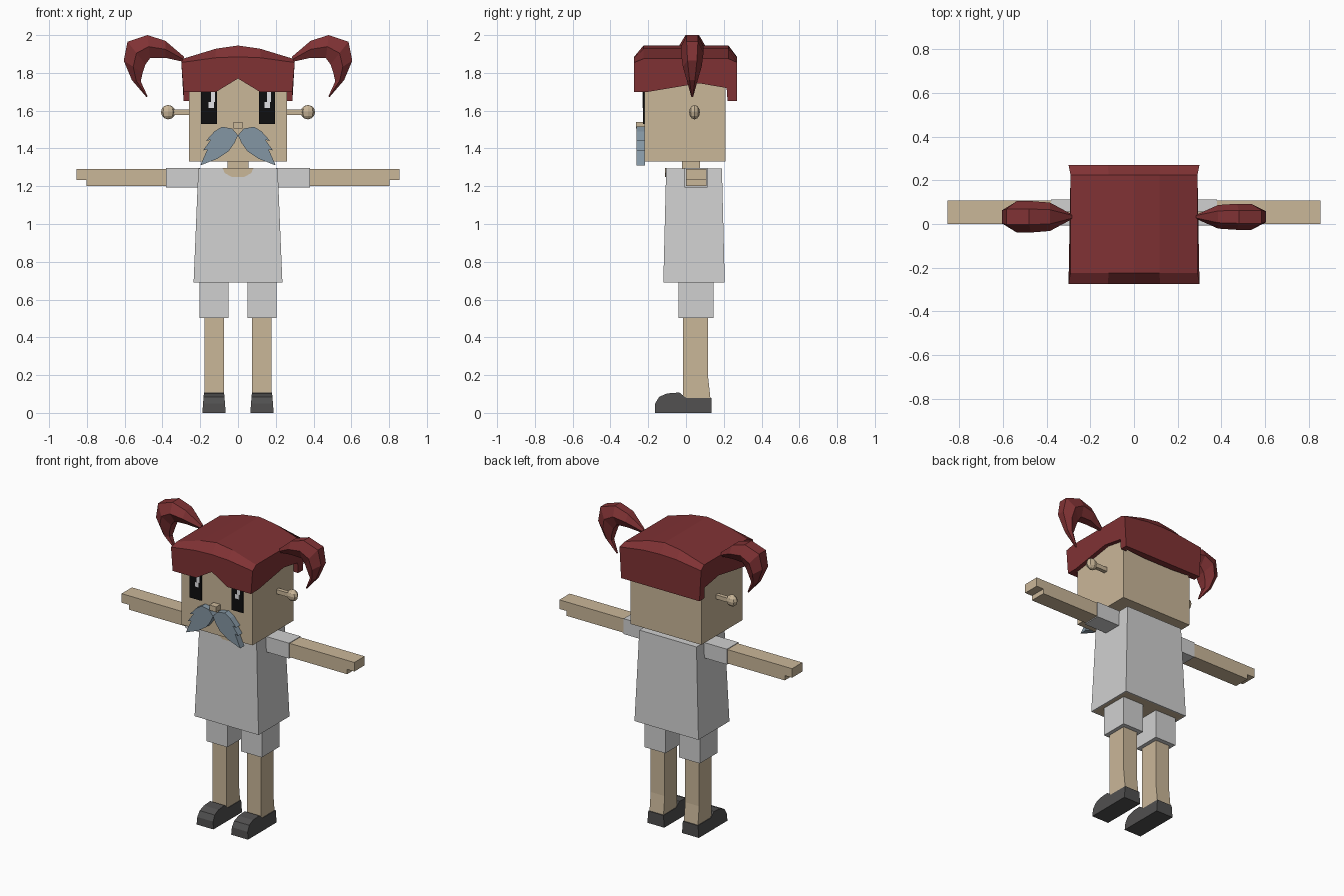
import bpy, bmesh
from mathutils import Vector

cube = bpy.data.objects.get("Cube")
if cube:
    bpy.data.objects.remove(cube, do_unlink=True)


def material(name, *srgb):
    mat = bpy.data.materials.new(name)
    mat.use_nodes = True
    color = [((c / 255 + 0.055) / 1.055) ** 2.4 for c in srgb] + [1]
    mat.diffuse_color = color
    mat.node_tree.nodes["Principled BSDF"].inputs["Base Color"].default_value = color
    return mat


skin = material("skin", 202, 183, 153)
cloth = material("pale grey cloth", 208, 208, 208)
red = material("dark red hair", 128, 50, 52)
leather = material("dark shoe leather", 80, 79, 79)
blue = material("blue grey moustache", 132, 150, 163)
black = material("eye black", 14, 14, 16)
white = material("eye highlight", 235, 235, 238)


def build(name, verts, faces, mat):
    """Make one flat-shaded object with outward normals."""
    bm = bmesh.new()
    points = [bm.verts.new(v) for v in verts]
    for face in faces:
        bm.faces.new([points[i] for i in face])
    bmesh.ops.recalc_face_normals(bm, faces=bm.faces)
    mesh = bpy.data.meshes.new(name)
    bm.to_mesh(mesh)
    bm.free()
    mesh.materials.append(mat)
    obj = bpy.data.objects.new(name, mesh)
    bpy.context.scene.collection.objects.link(obj)
    return obj


def loft(name, rings, mat):
    """Join equal rings of points and close both ends."""
    n = len(rings[0])
    faces = [range(n), range((len(rings) - 1) * n, len(rings) * n)]
    for r in range(len(rings) - 1):
        for i in range(n):
            j = (i + 1) % n
            faces.append((r * n + i, r * n + j, r * n + n + j, r * n + n + i))
    return build(name, [p for ring in rings for p in ring], faces, mat)


def box(name, x, y, z, mat, top_x=None, top_y=None):
    """Box from ranges, with an optional different top."""
    def ring(xs, ys, h):
        return [(xs[0], ys[0], h), (xs[1], ys[0], h), (xs[1], ys[1], h), (xs[0], ys[1], h)]
    return loft(name, [ring(x, y, z[0]), ring(top_x or x, top_y or y, z[1])], mat)


def mirrored(side, a, b):
    return sorted((side * a, side * b))


def plate(name, outline, y, mat):
    """Extrude an x-z outline along y."""
    return loft(name, [[(px, d, pz) for px, pz in outline] for d in y], mat)


# Head, neck and nose
box("head", (-.26, .26), (-.22, .21), (1.33, 1.84), skin)
box("neck", (-.055, .055), (-.02, .075), (1.25, 1.34), skin)
box("nose", (-.025, .025), (-.265, -.215), (1.505, 1.54), skin)

# Shirt with a skin neckline and a skin underside
shirt = box("shirt", (-.235, .235), (-.12, .205), (.69, 1.295), cloth, (-.21, .21), (-.105, .19))
shirt.data.materials.append(skin)
bm = bmesh.new()
bm.from_mesh(shirt.data)
under = [f for f in bm.faces if f.normal.z < -.9]
bmesh.ops.inset_region(bm, faces=under, thickness=.012)
for f in under:
    f.material_index = 1
bm.to_mesh(shirt.data)
bm.free()
scoop = [(-.082, 1.297), (-.07, 1.27), (-.035, 1.25), (.035, 1.25), (.07, 1.27), (.082, 1.297)]
plate("neckline", scoop, (-.11, -.102), skin)

# Hair cap: arched stations across x, each a front-to-back profile
stations = [(-.3, 1.7, 1.855, 1.875), (-.12, 1.7, 1.88, 1.928), (0, 1.77, 1.885, 1.945),
            (.12, 1.7, 1.88, 1.928), (.3, 1.7, 1.855, 1.875)]
verts, faces = [], []
for x, fringe, ridge, crown in stations:
    hem = x * .96
    verts += [(hem, -.275, fringe), (x, -.275, ridge), (x * .97, -.225, crown),
              (x * .97, .225, crown), (x, .27, ridge), (hem, .27, 1.65)]
for s in range(4):
    for i in range(5):
        a = s * 6 + i
        faces.append((a, a + 1, a + 7, a + 6))
for start, side in ((0, -1), (24, 1)):
    first = len(verts)
    for y, z in ((.22, 1.65), (.215, 1.72), (.07, 1.745), (-.2, 1.7)):
        verts.append((side * .288, y, z))
    faces.append([*range(start, start + 6), *range(first, first + 4)])
cap = build("hair_cap", verts, faces, red)
# Make the open shell face outward, then thicken it inward
bm = bmesh.new()
bm.from_mesh(cap.data)
if max(bm.faces, key=lambda f: f.calc_center_median().z).normal.z < 0:
    bmesh.ops.reverse_faces(bm, faces=bm.faces)
bm.to_mesh(cap.data)
bm.free()
shell = cap.modifiers.new("thickness", "SOLIDIFY")
shell.thickness = .045
shell.offset = -1

# Pigtail path: outer point, inner point, half depth
pigtail = [((.285, 1.885), (.295, 1.86), .014), ((.385, 1.97), (.385, 1.88), .065),
           ((.48, 2), (.465, 1.878), .072), ((.585, 1.965), (.49, 1.845), .072),
           ((.605, 1.865), (.505, 1.8), .06), ((.562, 1.762), (.515, 1.755), .034),
           ((.485, 1.672), (.478, 1.675), .006)]

# Half moustache outline
whisker = [(0, 1.47), (.03, 1.505), (.085, 1.515), (.125, 1.49), (.17, 1.44), (.145, 1.445),
           (.185, 1.39), (.162, 1.395), (.2, 1.31), (.11, 1.345), (.05, 1.385), (.018, 1.43)]

# Shoe side outline (y, z)
shoe = [(.135, 0), (.135, .08), (0, .08), (-.035, .108), (-.1, .103), (-.142, .085),
        (-.163, .05), (-.165, 0)]

for side, label in ((1, "left"), (-1, "right")):
    # Pigtail
    rings = []
    for outer, inner, depth in pigtail:
        depth *= 1 if side < 0 else .83
        o, i = Vector(outer), Vector(inner)
        ring = []
        for t, d in ((0, -.5), (0, .5), (.5, 1), (1, .5), (1, -.5), (.5, -1)):
            p = o.lerp(i, t)
            ring.append((side * p.x, .033 + d * depth, p.y))
        rings.append(ring)
    loft(label + "_pigtail", rings, red)

    # Ear: stalk and faceted knob
    box(label + "_ear_stalk", mirrored(side, .25, .35), (.032, .058), (1.577, 1.605), skin)
    bm = bmesh.new()
    bmesh.ops.create_uvsphere(bm, u_segments=8, v_segments=6, radius=.038)
    bmesh.ops.scale(bm, vec=(1, .75, 1), verts=bm.verts)
    bmesh.ops.translate(bm, vec=(side * .37, .045, 1.592), verts=bm.verts)
    mesh = bpy.data.meshes.new(label + "_ear_knob")
    bm.to_mesh(mesh)
    bm.free()
    mesh.materials.append(skin)
    bpy.context.scene.collection.objects.link(bpy.data.objects.new(label + "_ear_knob", mesh))

    # Eye with highlights on the same side of each pupil
    box(label + "_eye", mirrored(side, .112, .195), (-.228, -.219), (1.53, 1.76), black)
    shine = .165 if side > 0 else -.132
    box(label + "_eye_shine", (shine - .011, shine + .011), (-.231, -.227), (1.645, 1.72), white)
    box(label + "_eye_glint", (shine - .024, shine + .004), (-.231, -.227), (1.615, 1.645), white)

    # Moustache half
    plate(label + "_moustache", [(side * x, z) for x, z in whisker], (-.262, -.218), blue)

    # Sleeve, arm and hand with a notch below
    box(label + "_sleeve", mirrored(side, .2, .38), (-.008, .113), (1.194, 1.296), cloth)
    box(label + "_arm", mirrored(side, .37, .802), (0, .108), (1.2, 1.292), skin)
    box(label + "_hand", mirrored(side, .8, .855), (0, .108), (1.232, 1.292), skin)

    # Shorts leg, leg and shoe
    box(label + "_shorts_leg", mirrored(side, .05, .203), (-.04, .145), (.502, .7), cloth)
    leg_x = mirrored(side, .075, .178)
    box(label + "_leg", leg_x, (-.015, .116), (.2, .52), skin)
    box(label + "_ankle", leg_x, (-.015, .13), (.07, .2), skin, leg_x, (-.015, .116))
    walls = [[(side * .127 + k * (.062 - z * .08), y, z) for y, z in shoe] for k in (-1, 1)]
    loft(label + "_shoe", walls, leather)
